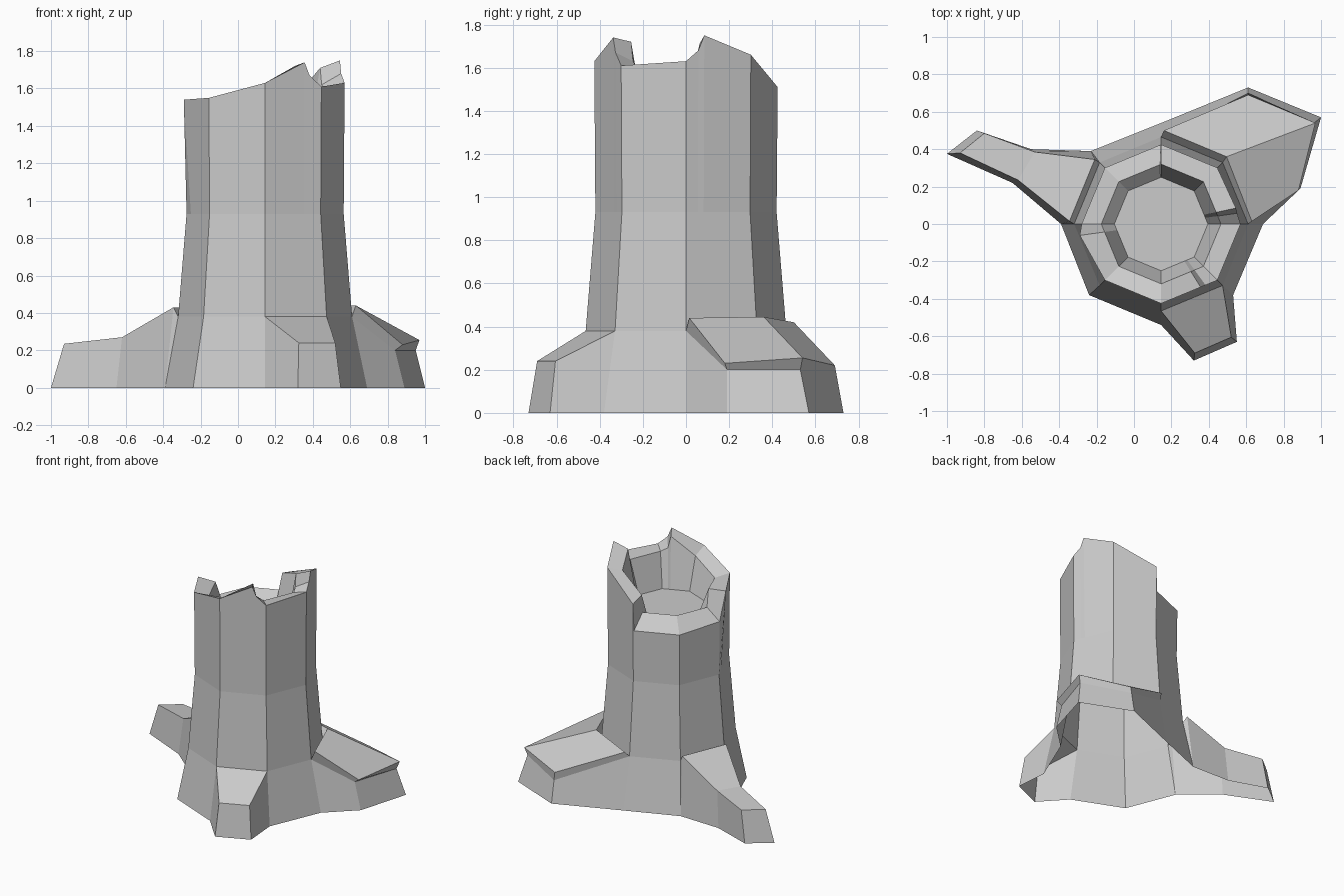
import bpy, bmesh
from math import cos, sin, radians

if "Cube" in bpy.data.objects:
    bpy.data.objects.remove(bpy.data.objects["Cube"])

CX = 0.145          # trunk axis, offset from the origin because of the roots


def oct_point(angle, radius, z):
    """Point at an angle on the outline of an octagon with corners every 45 degrees."""
    r = radius * cos(radians(22.5)) / cos(radians(angle % 45 - 22.5))
    return (CX + r * cos(radians(angle)), r * sin(radians(angle)), z)


def strip(a, b, closed=False):
    """Quads between two rows of points."""
    n = len(a)
    return [[a[i], a[(i + 1) % n], b[(i + 1) % n], b[i]]
            for i in range(n if closed else n - 1)]


def build(name, faces):
    bm = bmesh.new()
    for f in faces:
        bm.faces.new([bm.verts.new(p) for p in f])
    bmesh.ops.remove_doubles(bm, verts=bm.verts, dist=0.0005)
    bmesh.ops.recalc_face_normals(bm, faces=bm.faces)
    mesh = bpy.data.meshes.new(name)
    bm.to_mesh(mesh)
    bm.free()
    obj = bpy.data.objects.new(name, mesh)
    bpy.context.collection.objects.link(obj)
    return obj


# Hollow trunk with a splintered rim: angle, outer radius, outer z, inner z
rim = [(0, .425, 1.63, 1.60), (8, .43, 1.68, 1.62), (12, .435, 1.75, 1.71),
       (45, .425, 1.66, 1.63), (90, .425, 1.51, 1.54), (91, .425, 1.31, 1.41),
       (135, .425, 1.31, 1.41), (180, .425, 1.33, 1.41), (188, .46, 1.54, 1.53),
       (225, .425, 1.55, 1.52), (270, .425, 1.63, 1.59), (302, .425, 1.74, 1.72),
       (306, .425, 1.67, 1.63), (315, .425, 1.61, 1.60)]
rings = [[oct_point(c[0], .465, .38) for c in rim],
         [oct_point(c[0], .42, .93) for c in rim],
         [oct_point(*c[:3]) for c in rim],
         [oct_point(c[0], .32, c[3]) for c in rim],
         [oct_point(c[0], .25, 1.35) for c in rim]]
faces = [rings[-1]]
for lower, upper in zip(rings, rings[1:]):
    faces += strip(lower, upper, True)
build("trunk", faces)

# Corners where the trunk meets the roots, and the ground points below them
T = [oct_point(45 * k, .465, .38) for k in range(8)]
B = {0: (.69, 0, 0), 2: (.145, .54, 0), 3: (-.23, .39, 0), 4: (-.39, 0, 0),
     5: (-.24, -.38, 0), 6: (.145, -.54, 0), 7: (.53, -.38, 0)}

# Flared base between the roots
flare = []
for i, j in ((7, 0), (2, 3), (4, 5), (5, 6)):
    flare.append([T[i], T[j], B[j], B[i]])
build("flared_base", flare)

# Front root
ground = [B[6], (.32, -.73, 0), (.55, -.63, 0), B[7]]
top = [T[6], (.325, -.69, .24), (.52, -.605, .24), T[7]]
build("front_root", strip(ground, top) + [top])

# Long left root, with a lip standing proud of the trunk
ground = [B[3], (-.55, .40, 0), (-.84, .50, 0), (-1, .375, 0), (-.65, .22, 0), B[4]]
top = [(-.21, .345, .43), (-.53, .385, .27), (-.80, .485, .235),
       (-.93, .38, .235), (-.62, .235, .27), (-.345, .015, .43)]
build("left_root", strip(ground, top) + strip(top[:3], top[:2:-1]) +
      [[T[3], T[4], top[5], top[0]], [B[3], top[0], T[3]], [B[4], T[4], top[5]]])

# Wide right root
ground = [B[0], (.89, .19, 0), (1, .57, 0), (.61, .73, 0), B[2]]
under = [T[0], (.84, .19, .20), (.95, .53, .20), (.61, .70, .165), T[2]]
build("right_root", strip(ground, under))

# Raised bark plate on the right root
upper = [(.63, .015, .44), (.88, .18, .23), (.97, .54, .255),
         (.61, .69, .22), (.16, .50, .42), (.495, .36, .445)]
build("right_root_plate", strip(upper, under + [T[1]], True) +
      [[upper[0], upper[1], upper[2], upper[5]],
       [upper[5], upper[2], upper[3], upper[4]]])
